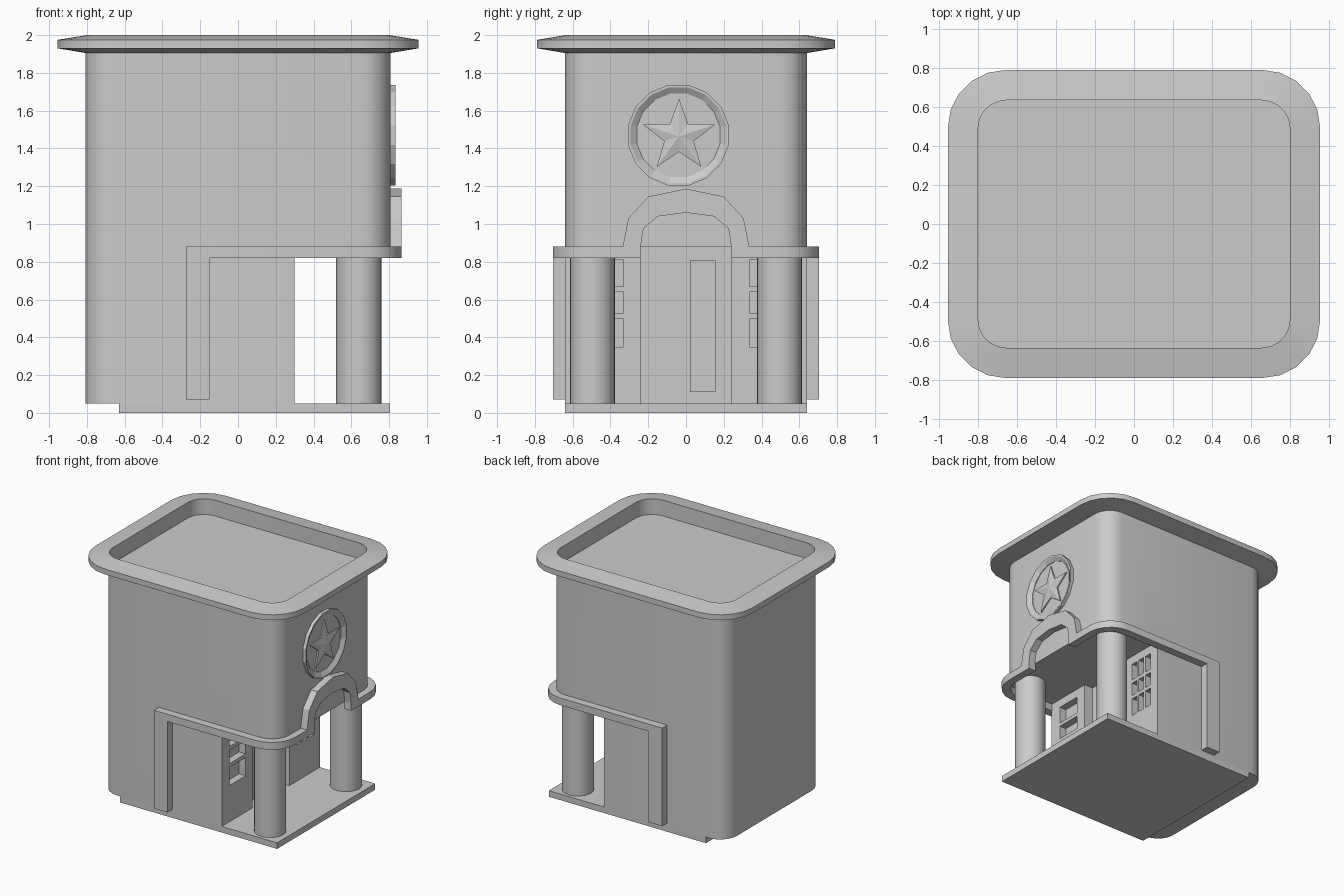
import bpy, bmesh
from math import pi, sin, cos

if "Cube" in bpy.data.objects:
    bpy.data.objects.remove(bpy.data.objects["Cube"])


def finish(name, bm, smooth=True):
    bmesh.ops.recalc_face_normals(bm, faces=bm.faces[:])
    me = bpy.data.meshes.new(name)
    bm.to_mesh(me)
    bm.free()
    ob = bpy.data.objects.new(name, me)
    bpy.context.collection.objects.link(ob)
    if smooth:
        shade(ob)
    return ob


def shade(ob):
    bpy.ops.object.select_all(action='DESELECT')
    ob.select_set(True)
    bpy.context.view_layer.objects.active = ob
    bpy.ops.object.shade_smooth_by_angle(angle=pi / 6)


def loft(name, rings, closed=False, smooth=True):
    """Skin equal-length point rings; cap the ends, or join last to first."""
    bm = bmesh.new()
    vs = [[bm.verts.new(p) for p in r] for r in rings]
    n = len(vs[0])
    pairs = list(zip(vs, vs[1:])) + ([(vs[-1], vs[0])] if closed else [])
    for a, b in pairs:
        for i in range(n):
            j = (i + 1) % n
            bm.faces.new((a[i], a[j], b[j], b[i]))
    if not closed:
        bm.faces.new(vs[0][::-1])
        bm.faces.new(vs[-1])
    return finish(name, bm, smooth)


def prism(name, pts, lo, hi, axis='z', smooth=True):
    if axis == 'z':
        rings = [[(a, b, h) for a, b in pts] for h in (lo, hi)]
    else:
        rings = [[(h, a, b) for a, b in pts] for h in (lo, hi)]
    return loft(name, rings, smooth=smooth)


def box(name, x0, x1, y0, y1, z0, z1):
    return prism(name, [(x0, y0), (x1, y0), (x1, y1), (x0, y1)], z0, z1, smooth=False)


def arc(cx, cy, r, a0, a1, n):
    return [(cx + r * cos(a0 + (a1 - a0) * i / n), cy + r * sin(a0 + (a1 - a0) * i / n))
            for i in range(n + 1)]


def round_rect(hx, hy, r, z, n=5):
    pts = []
    for k, (sx, sy) in enumerate([(1, 1), (-1, 1), (-1, -1), (1, -1)]):
        pts += arc(sx * (hx - r), sy * (hy - r), r, k * pi / 2, (k + 1) * pi / 2, n)
    return [(x, y, z) for x, y in pts]


# Main body with flared roof rim and sunken roof
body = loft("building_body", [
    round_rect(.807, .64, .15, .05), round_rect(.807, .64, .15, 1.905),
    round_rect(.955, .79, .295, 1.93), round_rect(.955, .79, .295, 1.975),
    round_rect(.80, .635, .145, 2.0), round_rect(.80, .635, .145, 1.87)], smooth=False)

# Cut the porch with door recess, and the window panes
cutters = [prism("porch_cutter", [(.30, -1), (1, -1), (1, 1), (.30, 1), (.30, .24),
                                  (.22, .24), (.22, -.24), (.30, -.24)], -.1, .88, smooth=False)]
for z0, z1 in [(.35, .50), (.53, .64), (.67, .81)]:
    for y0, y1 in [(-.54, -.33), (.335, .395), (.415, .475), (.495, .555)]:
        cutters.append(box("window_cutter", .24, .4, y0, y1, z0, z1))
for c in cutters:
    c.hide_render = True
    m = body.modifiers.new("cut", 'BOOLEAN')
    m.operation = 'DIFFERENCE'
    m.solver = 'EXACT'
    m.object = c
dg = bpy.context.evaluated_depsgraph_get()
cut_mesh = bpy.data.meshes.new_from_object(body.evaluated_get(dg))
body.modifiers.clear()
body.data = cut_mesh
for c in cutters:
    bpy.data.objects.remove(c)
shade(body)

# Ground slab and door panel
box("floor_slab", -.63, .805, -.64, .64, 0, .05)
box("door_panel", .21, .235, .02, .155, .11, .81)

# Mirrored porch parts: columns, pilasters, rail
for side, s in (("right", 1), ("left", -1)):
    prism(side + "_column", arc(.64, s * .495, .12, 0, 2 * pi * 23 / 24, 23), .045, .88)
    box(side + "_pilaster", -.275, -.15, *sorted((s * .63, s * .705)), .07, .82)
    rail = ([(-.275, .705)] + arc(.655, .495, .21, pi / 2, 0, 5) + [(.865, .335), (.80, .335)]
            + arc(.655, .49, .145, 0, pi / 2, 5) + [(-.275, .635)])
    prism(side + "_rail", [(x, s * y) for x, y in rail], .82, .88)

# Faceted entrance arch
outer = [(.335, .82), (.335, .88), (.305, 1.03), (.2, 1.145)]
inner = [(.15, 1.04), (.225, .975), (.24, .88), (.24, .82)]
arch = outer + [(0, 1.187)] + [(-y, z) for y, z in outer[::-1]]
arch += [(-y, z) for y, z in inner[::-1]] + [(0, 1.06)] + inner
prism("entrance_arch", arch, .80, .865, 'x', smooth=False)


# Round medallion frame, sloping inwards
def circle(r, x, n=16):
    return [(x, -.04 + r * cos(2 * pi * (i + .5) / n), 1.47 + r * sin(2 * pi * (i + .5) / n))
            for i in range(n)]


loft("medallion_ring", [circle(.272, .80), circle(.272, .834), circle(.258, .834),
                        circle(.225, .812), circle(.225, .80)], closed=True, smooth=False)

# Five-pointed star with raised centre
bm = bmesh.new()
base, rim = [], []
for i in range(10):
    r = .2 if i % 2 == 0 else .082
    a = pi / 2 + i * pi / 5
    y, z = -.037 + r * cos(a), 1.464 + r * sin(a)
    base.append(bm.verts.new((.80, y, z)))
    rim.append(bm.verts.new((.818, y, z)))
tip = bm.verts.new((.834, -.037, 1.464))
for i in range(10):
    j = (i + 1) % 10
    bm.faces.new((base[i], base[j], rim[j], rim[i]))
    bm.faces.new((rim[i], rim[j], tip))
bm.faces.new(base[::-1])
finish("star", bm, smooth=False)
